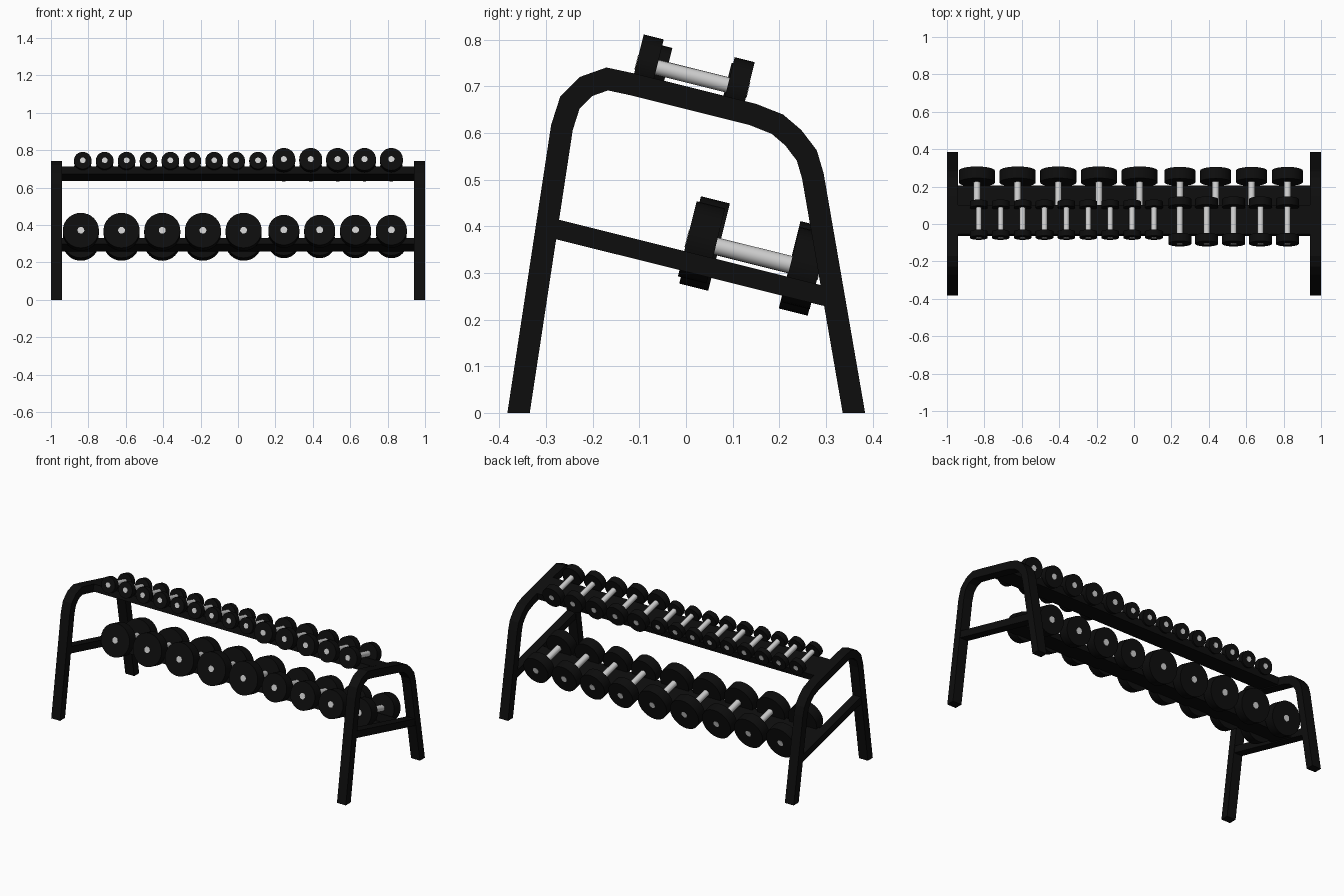
import bpy, bmesh, math
from mathutils import Matrix, Vector

old = bpy.data.objects.get("Cube")
if old:
    bpy.data.objects.remove(old)

TILT = math.radians(14)                 # shelves slope down toward the back
AXIS = Vector((0, math.cos(TILT), -math.sin(TILT)))


def make_material(name, value, roughness):
    mat = bpy.data.materials.new(name)
    mat.use_nodes = True
    color = (value, value, value, 1)
    mat.diffuse_color = color
    bsdf = mat.node_tree.nodes["Principled BSDF"]
    bsdf.inputs["Base Color"].default_value = color
    bsdf.inputs["Roughness"].default_value = roughness
    return mat


BLACK = make_material("matte_black", 0.004, 0.6)
STEEL = make_material("bright_steel", 0.62, 0.4)


def finish(bm, name, mats, smooth=False):
    bmesh.ops.recalc_face_normals(bm, faces=bm.faces)
    mesh = bpy.data.meshes.new(name)
    bm.to_mesh(mesh)
    bm.free()
    for mat in mats:
        mesh.materials.append(mat)
    obj = bpy.data.objects.new(name, mesh)
    bpy.context.collection.objects.link(obj)
    if smooth:
        bpy.ops.object.select_all(action='DESELECT')
        obj.select_set(True)
        bpy.context.view_layer.objects.active = obj
        bpy.ops.object.shade_smooth_by_angle(angle=math.radians(40))
    return obj


# Bent tube of each end frame, swept along its centre line in the side plane
PATH = [Vector(p) for p in (
    (-.359, 0), (-.266, .612), (-.249, .665), (-.214, .70), (-.169, .716),
    (-.113, .704), (.143, .64), (.196, .619), (.23, .59), (.259, .552),
    (.272, .508), (.36, 0))]


def side_offset(i, half):
    """Mitred offset at a path point; the feet are cut level with the floor."""
    last = len(PATH) - 1
    before = (PATH[max(i, 1)] - PATH[max(i, 1) - 1]).normalized()
    after = (PATH[min(i, last - 1) + 1] - PATH[min(i, last - 1)]).normalized()
    normal = Vector((-before.y, before.x))
    if i in (0, last):
        mitre = Vector((math.copysign(1, normal.x), 0))
    else:
        mitre = (normal + Vector((-after.y, after.x))).normalized()
    return mitre * half / mitre.dot(normal)


def end_frame(name, x_in, x_out, half=.0237):
    bm = bmesh.new()
    rings = []
    for i, p in enumerate(PATH):
        off = side_offset(i, half)
        corners = ((x_in, p + off), (x_out, p + off), (x_out, p - off), (x_in, p - off))
        rings.append([bm.verts.new((x, q.x, q.y)) for x, q in corners])
    for a, b in zip(rings, rings[1:]):
        for k in range(4):
            n = (k + 1) % 4
            bm.faces.new((a[k], a[n], b[n], b[k]))
    bm.faces.new(rings[0])
    bm.faces.new(rings[-1])
    finish(bm, name, [BLACK])


def tilted_box(name, center, size):
    bm = bmesh.new()
    place = Matrix.Translation(center) @ Matrix.Rotation(-TILT, 4, 'X') @ Matrix.Diagonal((*size, 1))
    bmesh.ops.create_cube(bm, size=1, matrix=place)
    finish(bm, name, [BLACK])


for side, s in (("left", 1), ("right", -1)):
    end_frame(side + "_end_frame", s * .94, s)
    tilted_box(side + "_crossbar", (s * .97, .01, .322), (.054, .598, .042))

# Shelves that carry the dumbbells between their heads
tilted_box("upper_shelf", (0, .019, .674), (1.9, .16, .042))
tilted_box("lower_shelf", (0, .122, .295), (1.9, .165, .034))


def add_cylinder(bm, center, radius, depth, segments, mat_index):
    place = Matrix.Translation(center) @ Matrix.Rotation(-TILT - math.pi / 2, 4, 'X')
    made = bmesh.ops.create_cone(bm, cap_ends=True, segments=segments, radius1=radius,
                                 radius2=radius, depth=depth, matrix=place)
    for face in {f for v in made["verts"] for f in v.link_faces}:
        face.material_index = mat_index


def dumbbell(name, center, spacing, radius, thickness, grip):
    bm = bmesh.new()
    for s in (-1, 1):
        add_cylinder(bm, center + AXIS * s * spacing / 2, radius, thickness, 32, 0)
    add_cylinder(bm, center, grip, spacing + thickness + .003, 16, 1)
    finish(bm, name, [BLACK, STEEL], smooth=True)


# Rows: name, first x, last x, count, centre y, centre z, spacing, radius, thickness, grip
ROWS = (
    ("upper_light_dumbbell", -.83, .107, 9, .023, .721, .165, .047, .034, .0155),
    ("upper_medium_dumbbell", .245, .82, 5, .0135, .722, .201, .0615, .044, .0165),
    ("lower_heavy_dumbbell", .245, .82, 4, .144, .338, .228, .083, .063, .0185),
    ("lower_heaviest_dumbbell", -.84, .03, 5, .1465, .3365, .22, .0965, .064, .0185),
)
for name, x0, x1, count, y, z, spacing, radius, thick, grip in ROWS:
    for i in range(count):
        x = x0 + (x1 - x0) * i / (count - 1)
        dumbbell(f"{name}_{i + 1}", Vector((x, y, z)), spacing, radius, thick, grip)
